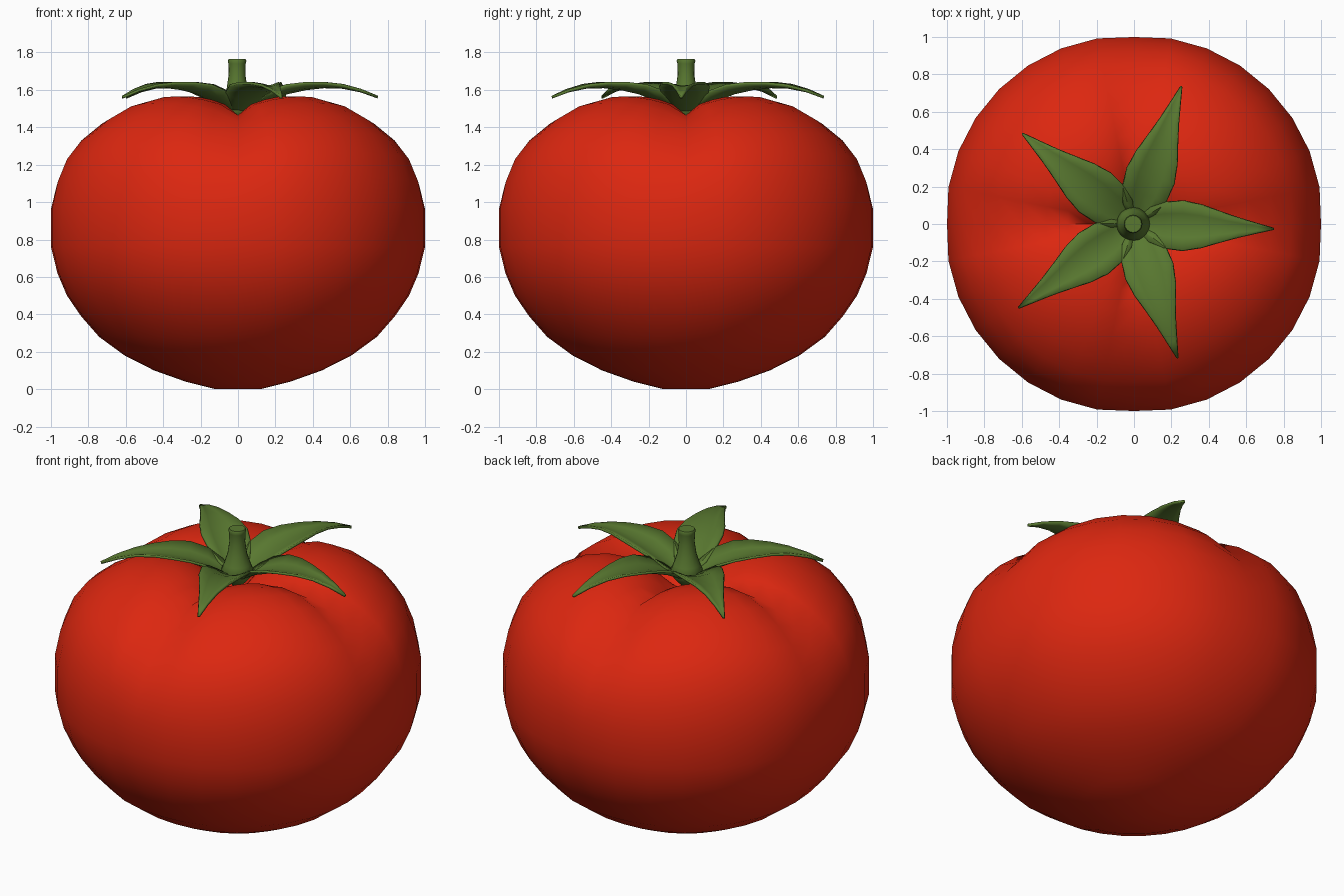
import bpy, bmesh, math
from mathutils import Vector

cube = bpy.data.objects.get("Cube")
if cube:
    bpy.data.objects.remove(cube, do_unlink=True)


def material(name, rgb):
    mat = bpy.data.materials.new(name)
    mat.use_nodes = True
    mat.diffuse_color = (*rgb, 1)
    mat.node_tree.nodes["Principled BSDF"].inputs["Base Color"].default_value = (*rgb, 1)
    return mat


red = material("ripe red", (0.72, 0.02, 0.005))
green = material("leaf green", (0.10, 0.19, 0.03))


def finish(name, bm, mat, angle):
    bmesh.ops.recalc_face_normals(bm, faces=bm.faces)
    mesh = bpy.data.meshes.new(name)
    bm.to_mesh(mesh)
    bm.free()
    mesh.materials.append(mat)
    obj = bpy.data.objects.new(name, mesh)
    bpy.context.collection.objects.link(obj)
    bpy.ops.object.select_all(action='DESELECT')
    obj.select_set(True)
    bpy.context.view_layer.objects.active = obj
    bpy.ops.object.shade_smooth_by_angle(angle=math.radians(angle))
    return obj


def revolve(profile, segments, shape=None):
    """Spin a (radius, height) profile, closing both ends with a fan or cap."""
    bm = bmesh.new()
    rings = []
    for r, z in profile:
        ring = []
        for i in range(segments):
            a = math.tau * i / segments
            rr, zz = shape(r, z, a) if shape else (r, z)
            ring.append(bm.verts.new((rr * math.cos(a), rr * math.sin(a), zz)))
        rings.append(ring)
    for low, high in zip(rings, rings[1:]):
        for i in range(segments):
            j = (i + 1) % segments
            bm.faces.new((low[i], low[j], high[j], high[i]))
    bm.faces.new(rings[0])
    bm.faces.new(rings[-1])
    return bm


# Fruit: round body with four lobes parted by grooves that deepen at the top
def lobed(r, z, a):
    groove = 1 - abs(math.sin(2 * a)) ** 0.57
    rise = min(1, max(0, (z - 0.9) / 0.5))
    drop = 0.10 * groove * rise * min(1, r / 0.25)
    side = 0.02 * groove * min(1, z / 0.6)
    return r * (1 - side), z - drop


body_profile = [(0.12, 0), (0.28, 0.04), (0.45, 0.10), (0.61, 0.18), (0.75, 0.28),
                (0.85, 0.39), (0.93, 0.50), (0.985, 0.62), (1.02, 0.76), (1.02, 0.98),
                (0.99, 1.13), (0.94, 1.26), (0.86, 1.37), (0.75, 1.46), (0.62, 1.53),
                (0.48, 1.565), (0.36, 1.565), (0.25, 1.54), (0.16, 1.48), (0.08, 1.42),
                (0.02, 1.39)]
finish("fruit", revolve(body_profile, 32, lobed), red, 80)

# Stem: flared foot, slim neck, slightly wider cut end
stem_profile = [(0.03, 1.42), (0.075, 1.47), (0.09, 1.51), (0.075, 1.55),
                (0.055, 1.61), (0.045, 1.68), (0.046, 1.74), (0.05, 1.755), (0.045, 1.765)]
stem = finish("stem", revolve(stem_profile, 16), green, 50)
stem.location.x = -0.005

# Leaves: rows of (distance from stem, half width, midrib height, edge lift)
leaf_rows = [(0.02, 0.03, 1.47, 0.01), (0.08, 0.09, 1.505, 0.035), (0.16, 0.12, 1.55, 0.045),
             (0.26, 0.13, 1.59, 0.04), (0.36, 0.112, 1.612, 0.03), (0.46, 0.08, 1.623, 0.02),
             (0.56, 0.05, 1.62, 0.012), (0.66, 0.025, 1.60, 0.005), (0.75, 0.003, 1.568, 0)]


def leaf(name, degrees, length):
    bm = bmesh.new()
    a = math.radians(degrees)
    along = Vector((math.cos(a), math.sin(a), 0))
    across = Vector((-math.sin(a), math.cos(a), 0))
    rows = []
    for r, w, z, lift in leaf_rows:
        rows.append([bm.verts.new(along * r * length / 0.75 + across * w * s
                                  + Vector((0, 0, z + lift * s * s)))
                     for s in (-1, -0.5, 0, 0.5, 1)])
    for low, high in zip(rows, rows[1:]):
        for i in range(4):
            bm.faces.new((low[i], high[i], high[i + 1], low[i + 1]))
    obj = finish(name, bm, green, 60)
    thick = obj.modifiers.new("thickness", 'SOLIDIFY')
    thick.thickness = 0.014
    thick.offset = -1


for number, (degrees, length) in enumerate([(-2, 0.75), (71, 0.78), (141, 0.77),
                                            (-144, 0.765), (-72, 0.755)], 1):
    leaf(f"leaf_{number}", degrees, length)
